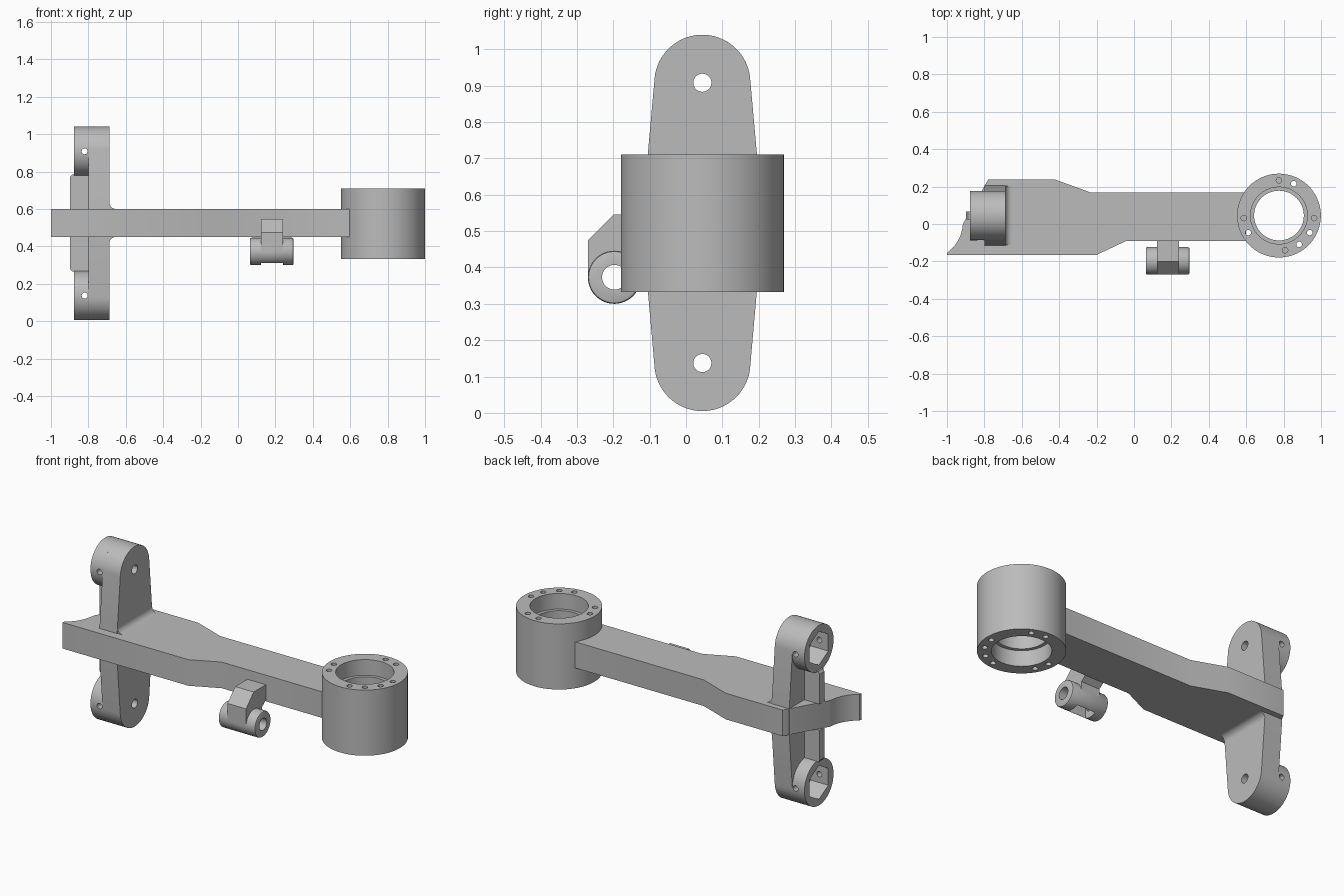
import bpy, bmesh
from math import pi, sin, cos, radians

cube = bpy.data.objects.get("Cube")
if cube:
    bpy.data.objects.remove(cube, do_unlink=True)

metal = bpy.data.materials.new("grey_metal")
metal.use_nodes = True
metal.diffuse_color = (0.5, 0.5, 0.5, 1)
metal.node_tree.nodes["Principled BSDF"].inputs["Base Color"].default_value = (0.5, 0.5, 0.5, 1)

AXES = {"x": lambda p, d: (d, p[0], p[1]),
        "y": lambda p, d: (p[0], d, p[1]),
        "z": lambda p, d: (p[0], p[1], d)}


def arc(cx, cy, r, start, end, steps):
    """Points along a circular arc, angles in degrees."""
    angles = [radians(start + (end - start) * i / steps) for i in range(steps + 1)]
    return [(cx + r * cos(a), cy + r * sin(a)) for a in angles]


def circle(cx, cy, r, n=64, start=0):
    return arc(cx, cy, r, start, start + 360, n)[:-1]


def prism(name, points, axis, lo, hi):
    """Extrude a closed 2D profile along an axis."""
    bm = bmesh.new()
    rings = [[bm.verts.new(AXES[axis](p, d)) for p in points] for d in (lo, hi)]
    n = len(points)
    for i in range(n):
        j = (i + 1) % n
        bm.faces.new((rings[0][i], rings[0][j], rings[1][j], rings[1][i]))
    bm.faces.new(rings[0])
    bm.faces.new(rings[1])
    bmesh.ops.recalc_face_normals(bm, faces=bm.faces)
    mesh = bpy.data.meshes.new(name)
    bm.to_mesh(mesh)
    bm.free()
    obj = bpy.data.objects.new(name, mesh)
    mesh.materials.append(metal)
    bpy.context.collection.objects.link(obj)
    return obj


def activate(obj):
    bpy.ops.object.select_all(action="DESELECT")
    obj.select_set(True)
    bpy.context.view_layer.objects.active = obj


def cut(targets, points, axis, lo, hi):
    """Subtract a prism from each target."""
    cutter = prism("cutter", points, axis, lo, hi)
    cutter.hide_render = True
    for obj in targets:
        activate(obj)
        mod = obj.modifiers.new("cut", "BOOLEAN")
        mod.operation = "DIFFERENCE"
        mod.solver = "EXACT"
        mod.object = cutter
        bpy.ops.object.modifier_apply(modifier=mod.name)
    bpy.data.objects.remove(cutter, do_unlink=True)


parts = []
ARM_LOW, ARM_HIGH = 0.45, 0.6
MID_Y = 0.045

# Flat arm with a scooped end
outline = [(-0.2, -0.165), (-0.04, -0.09), (0.6, -0.09), (0.6, 0.168),
           (-0.23, 0.168), (-0.42, 0.237), (-0.78, 0.237), (-0.915, 0.0)]
outline += arc(-1.115, 0.01, 0.2, -6, -54, 10)
outline += [(-1.0, -0.165)]
parts.append(prism("arm", outline, "z", ARM_LOW, ARM_HIGH))

# Bearing housing with a stepped bore and bolt holes
HX, LOW, HIGH = 0.775, 0.333, 0.71
housing = prism("bearing_housing", circle(HX, MID_Y, 0.224, 96), "z", LOW, HIGH)
cut([housing], circle(HX, MID_Y, 0.133), "z", 0, 1)
for lo, hi in ((0, LOW + 0.09), (HIGH - 0.09, 1)):
    cut([housing], circle(HX, MID_Y, 0.152), "z", lo, hi)


def bolt_circle(angle):
    a = radians(angle)
    return circle(HX + 0.188 * cos(a), MID_Y + 0.188 * sin(a), 0.015, 16)


for angle in (65, 209, -29, -55):
    cut([housing], bolt_circle(angle), "z", 0, 1)
for angle in (90, 184, -4, -80):
    for lo, hi in ((0, LOW + 0.08), (HIGH - 0.08, 1)):
        cut([housing], bolt_circle(angle), "z", lo, hi)
parts.append(housing)

# Tapered upright passing through the arm
TOP, BOTTOM, R = 0.908, 0.137, 0.132
profile = arc(MID_Y, TOP, R, 3, 177, 36)
profile += [(MID_Y - 0.16, ARM_HIGH), (MID_Y - 0.16, ARM_LOW)]
profile += arc(MID_Y, BOTTOM, R, 183, 357, 36)
profile += [(MID_Y + 0.16, ARM_LOW), (MID_Y + 0.16, ARM_HIGH)]
upright = prism("upright", profile, "x", -0.8, -0.688)
parts.append(upright)

# Round bosses with hex sockets, ribs and base fillets on both ends
for side, z, s, face in (("upper", TOP, 1, ARM_HIGH), ("lower", BOTTOM, -1, ARM_LOW)):
    boss = prism(side + "_boss", circle(MID_Y, z, R, 72), "x", -0.877, -0.8)
    cut([boss, upright], circle(MID_Y, z, 0.097, 6, 90), "x", -1, -0.765)
    cut([upright], circle(MID_Y, z, 0.025, 24), "x", -1, 0)
    cut([boss], circle(-0.82, z, 0.016, 16), "y", -1, 1)
    rib = [(-0.8, face), (-0.897, face), (-0.897, face + s * 0.172),
           (-0.887, face + s * 0.185), (-0.8, face + s * 0.185)]
    parts.append(prism(side + "_rib", rib, "y", MID_Y - 0.022, MID_Y + 0.022))
    fillet = [(-0.69, face)]
    fillet += arc(-0.653, face + s * 0.035, 0.035, -90 * s, -180 * s, 8)
    parts.append(prism(side + "_fillet", fillet, "y", MID_Y - 0.158, MID_Y + 0.158))
    parts.append(boss)

# Side bracket holding a horizontal sleeve
SY, SZ = -0.197, 0.373
block = [(-0.085, 0.545), (-0.2, 0.545), (-0.27, 0.475), (-0.27, SZ),
         (-0.125, SZ), (-0.125, 0.43), (-0.085, 0.46)]
bracket = prism("bracket", block, "x", 0.122, 0.24)
sleeve = prism("sleeve", circle(SY, SZ, 0.073, 48), "x", 0.063, 0.297)
activate(sleeve)
bevel = sleeve.modifiers.new("rim", "BEVEL")
bevel.width = 0.008
bevel.segments = 2
bevel.limit_method = "ANGLE"
bevel.angle_limit = radians(60)
bpy.ops.object.modifier_apply(modifier=bevel.name)
cut([bracket, sleeve], circle(SY, SZ, 0.034, 32), "x", 0, 1)
window = [(SY - 0.037, 0.2), (SY + 0.037, 0.2), (SY + 0.037, SZ), (SY - 0.037, SZ)]
cut([sleeve], window, "x", 0.122, 0.24)
parts += [bracket, sleeve]

# Smooth round surfaces, keep edges sharp
for obj in parts:
    activate(obj)
    bpy.ops.object.shade_smooth_by_angle(angle=radians(30))
bpy.ops.object.select_all(action="DESELECT")
